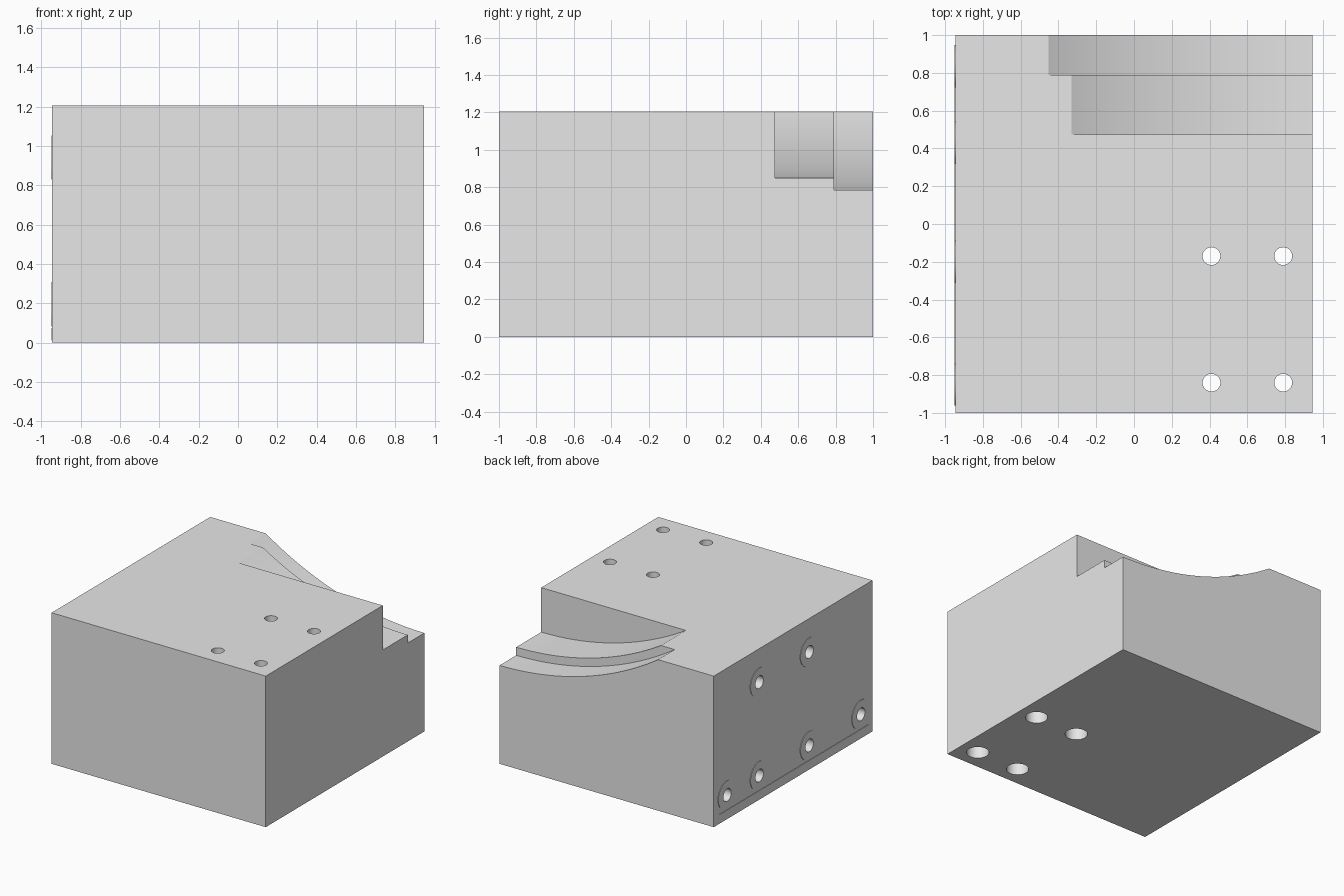
import bpy
import math

cube = bpy.data.objects.get("Cube")
if cube:
    bpy.data.objects.remove(cube, do_unlink=True)

HALF_X, HEIGHT = 0.945, 1.205
PAD_X = -0.949        # outer plane of the raised pads
ARC_Z = 3.325         # height of the common axis of the curved steps


def box(name, low, high):
    bpy.ops.mesh.primitive_cube_add(
        size=1, location=[(a + b) / 2 for a, b in zip(low, high)])
    ob = bpy.context.object
    ob.name = name
    ob.scale = [b - a for a, b in zip(low, high)]
    bpy.ops.object.transform_apply(location=False, rotation=False, scale=True)
    return ob


def rod(name, axis, start, end, center, radius, sides=48):
    """Cylinder along an axis; center holds the other two coordinates."""
    loc = list(center)
    loc.insert("xyz".index(axis), (start + end) / 2)
    turn = {"x": (0, math.pi / 2, 0), "y": (math.pi / 2, 0, 0), "z": (0, 0, 0)}[axis]
    bpy.ops.mesh.primitive_cylinder_add(
        vertices=sides, radius=radius, depth=end - start, location=loc, rotation=turn)
    ob = bpy.context.object
    ob.name = name
    return ob


def combine(target, tool, operation):
    """Apply a boolean and discard the tool object."""
    mod = target.modifiers.new(operation.title(), "BOOLEAN")
    mod.operation, mod.solver, mod.object = operation, "EXACT", tool
    bpy.context.view_layer.objects.active = target
    bpy.ops.object.modifier_apply(modifier=mod.name)
    bpy.data.objects.remove(tool, do_unlink=True)


# Main block
block = box("machined_block", (-HALF_X, -1, 0), (HALF_X, 1, HEIGHT))

# Two concentric curved steps at the back
for floor_z, y0, y1 in ((0.785, 0.79, 1.2), (0.85, 0.475, 0.95)):
    cutter = rod("step_cutter", "y", y0, y1, (HALF_X, ARC_Z), ARC_Z - floor_z, 360)
    combine(block, cutter, "DIFFERENCE")

# Thin raised pads on the side: a bottom strip and a disc round each hole
side_holes = [(0.43, 0.94), (-0.2, 0.94)]
side_holes += [(y, 0.195) for y in (0.835, 0.43, -0.2, -0.85)]
strip = box("pad_strip", (PAD_X, -0.95, 0.01), (-0.9, 0.93, 0.075))
combine(block, strip, "UNION")
for y, z in side_holes:
    combine(block, rod("pad_disc", "x", PAD_X, -0.9, (y, z), 0.112), "UNION")

# Blind holes in the side
for y, z in side_holes:
    combine(block, rod("side_hole", "x", -1.1, -0.6, (y, z), 0.05), "DIFFERENCE")

# Vertical through holes, counterbored from below
for x in (0.41, 0.79):
    for y in (-0.17, -0.84):
        combine(block, rod("bolt_hole", "z", -0.1, 1.4, (x, y), 0.047), "DIFFERENCE")
        combine(block, rod("counterbore", "z", -0.1, 0.4, (x, y), 0.082), "DIFFERENCE")

# Single grey finish
grey = bpy.data.materials.new("plain_grey")
grey.use_nodes = True
color = (0.8, 0.8, 0.8, 1)
grey.diffuse_color = color
grey.node_tree.nodes["Principled BSDF"].inputs["Base Color"].default_value = color
block.data.materials.clear()
block.data.materials.append(grey)

# Smooth curved walls, keep the machined edges crisp
bpy.ops.object.select_all(action="DESELECT")
block.select_set(True)
bpy.context.view_layer.objects.active = block
bpy.ops.object.shade_smooth_by_angle(angle=math.radians(20))
